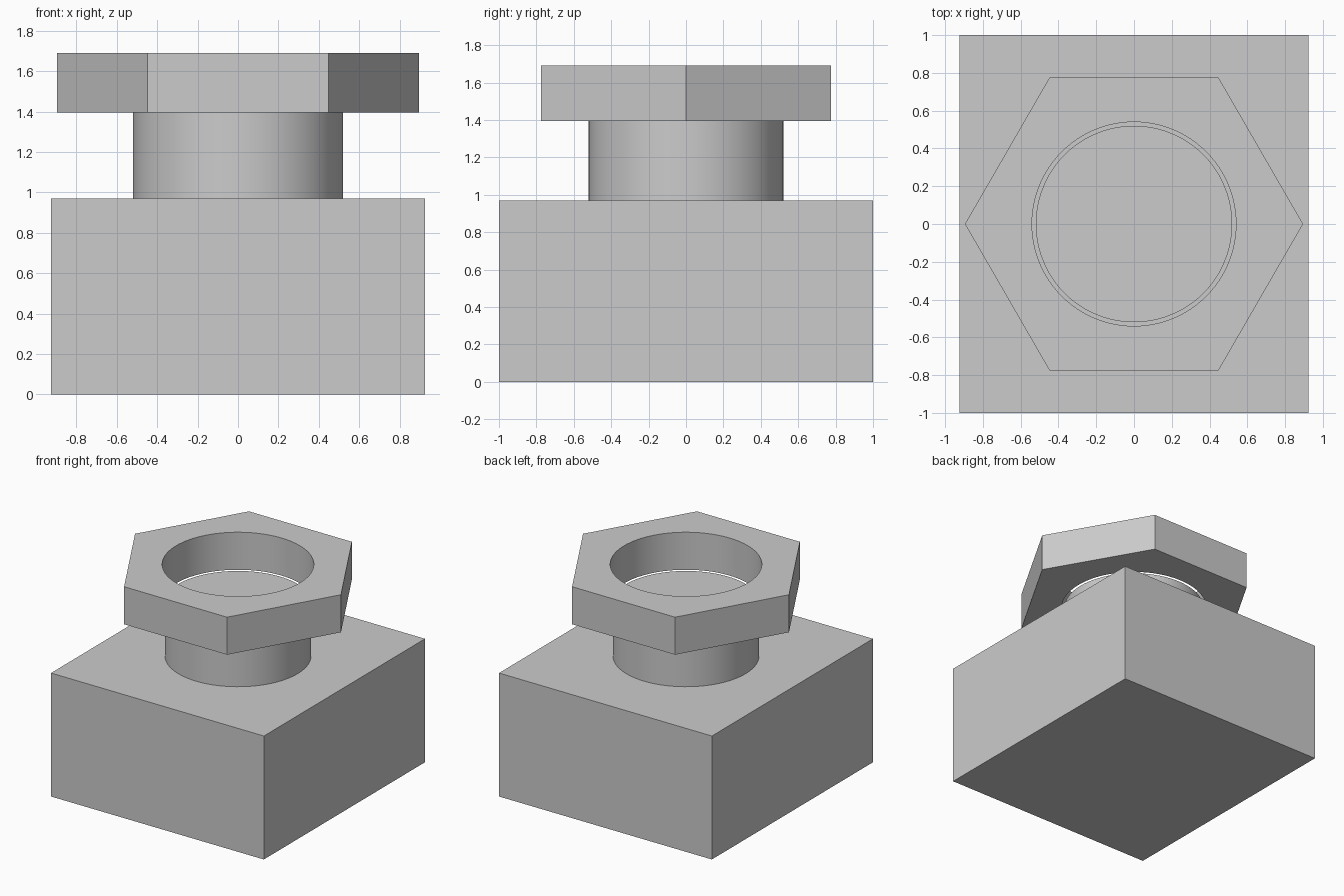
import bpy
import math

default = bpy.data.objects.get("Cube")
if default:
    bpy.data.objects.remove(default, do_unlink=True)

# Single flat grey
grey = bpy.data.materials.new("light_grey")
grey.use_nodes = True
colour = (0.6, 0.6, 0.6, 1.0)
grey.diffuse_color = colour
grey.node_tree.nodes["Principled BSDF"].inputs["Base Color"].default_value = colour

BLOCK_TOP, NUT_BOTTOM, NUT_TOP = 0.97, 1.395, 1.69


def prism(name, sides, radius, bottom, top, turn=0.0):
    bpy.ops.mesh.primitive_cylinder_add(
        vertices=sides, radius=radius, depth=top - bottom,
        location=(0, 0, (bottom + top) / 2), rotation=(0, 0, turn))
    obj = bpy.context.object
    obj.name = name
    obj.data.materials.append(grey)
    return obj


def smooth(obj):
    bpy.ops.object.select_all(action="DESELECT")
    obj.select_set(True)
    bpy.context.view_layer.objects.active = obj
    bpy.ops.object.shade_smooth_by_angle(angle=math.radians(30))


# Rectangular block
bpy.ops.mesh.primitive_cube_add(size=1, location=(0, 0, BLOCK_TOP / 2))
block = bpy.context.object
block.name = "block"
block.scale = (1.85, 2.0, BLOCK_TOP)
block.data.materials.append(grey)

# Round shaft, ending level with the underside of the nut
shaft = prism("shaft", 96, 0.52, BLOCK_TOP, NUT_BOTTOM)
smooth(shaft)

# Hexagonal nut with corners on the x axis and a round bore
nut = prism("hex_nut", 6, 0.895, NUT_BOTTOM, NUT_TOP, math.pi / 2)
cutter = prism("bore_cutter", 96, 0.54, NUT_BOTTOM - 0.1, NUT_TOP + 0.1)
cutter.hide_render = True
bore = nut.modifiers.new("bore", "BOOLEAN")
bore.operation = "DIFFERENCE"
bore.solver = "EXACT"
bore.object = cutter
bpy.context.view_layer.objects.active = nut
bpy.ops.object.modifier_apply(modifier=bore.name)
bpy.data.objects.remove(cutter, do_unlink=True)
smooth(nut)
